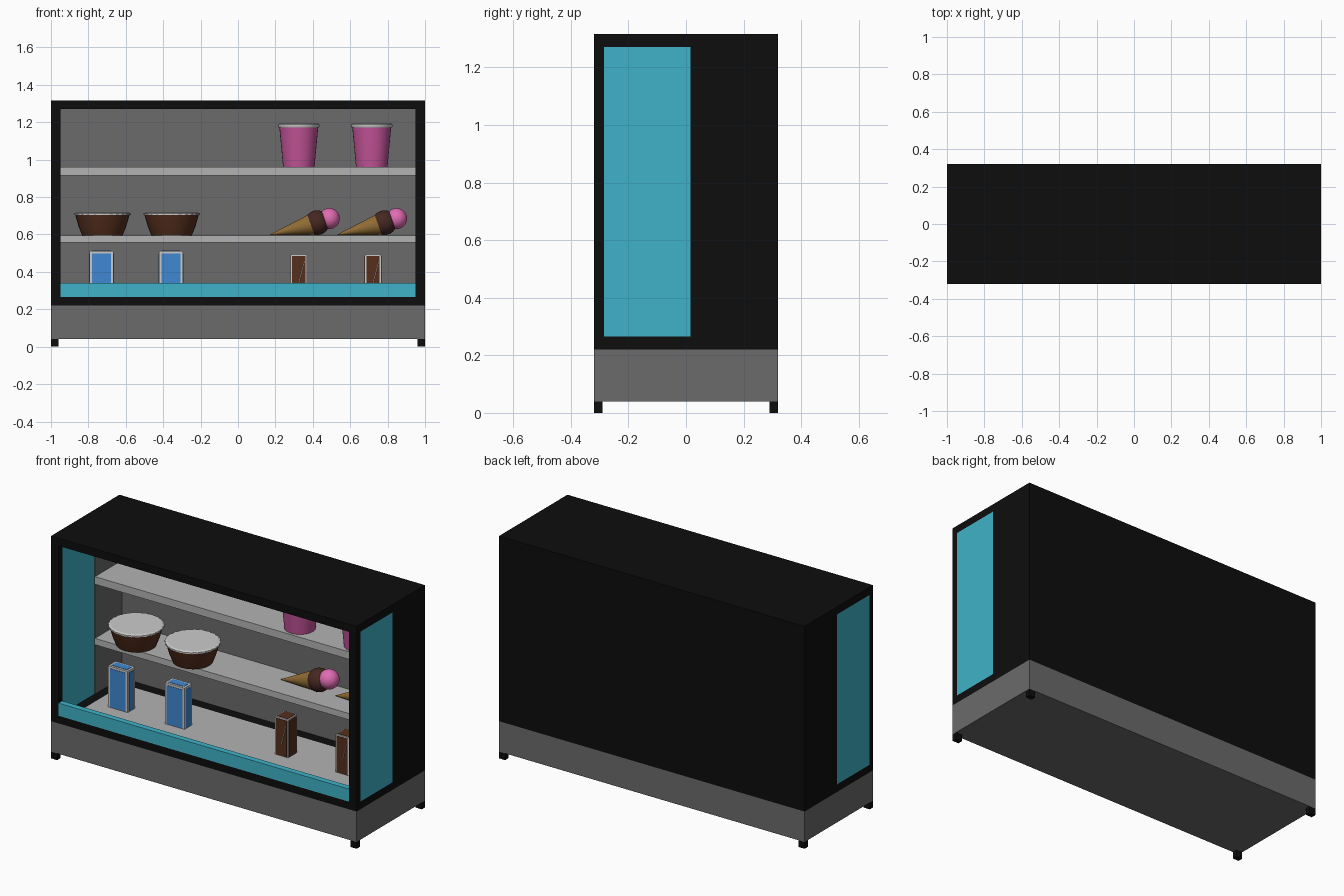
import bpy, bmesh, math
from mathutils import Vector

if "Cube" in bpy.data.objects:
    bpy.data.objects.remove(bpy.data.objects["Cube"])


def mat(name, r, g, b):
    m = bpy.data.materials.new(name)
    m.diffuse_color = (r, g, b, 1)
    m.use_nodes = True
    m.node_tree.nodes["Principled BSDF"].inputs["Base Color"].default_value = m.diffuse_color
    return m


BLACK = mat("black", 0.004, 0.004, 0.004)
GREY = mat("mid_grey", 0.15, 0.145, 0.15)
LIGHT = mat("light_grey", 0.45, 0.45, 0.45)
TEAL = mat("teal_glass", 0.05, 0.45, 0.58)
PINK = mat("pink", 0.55, 0.09, 0.32)
ROSE = mat("rose", 0.75, 0.15, 0.45)
BROWN = mat("brown", 0.09, 0.028, 0.012)
COCOA = mat("cocoa", 0.06, 0.02, 0.015)
WAFER = mat("wafer", 0.28, 0.15, 0.035)
BLUE = mat("blue", 0.05, 0.25, 0.65)
WHITE = mat("white", 0.6, 0.6, 0.6)


def finish(name, bm, material, smooth=False):
    bmesh.ops.recalc_face_normals(bm, faces=bm.faces[:])
    me = bpy.data.meshes.new(name)
    bm.to_mesh(me)
    bm.free()
    ob = bpy.data.objects.new(name, me)
    bpy.context.collection.objects.link(ob)
    me.materials.append(material)
    if smooth:
        bpy.ops.object.select_all(action='DESELECT')
        ob.select_set(True)
        bpy.context.view_layer.objects.active = ob
        bpy.ops.object.shade_smooth_by_angle(angle=math.radians(35))
    return ob


def box(name, x, y, z, material):
    """Box from (min, max) ranges."""
    bm = bmesh.new()
    bmesh.ops.create_cube(bm, size=1)
    for v in bm.verts:
        v.co = [r[0] if c < 0 else r[1] for c, r in zip(v.co, (x, y, z))]
    return finish(name, bm, material)


def lathe(name, profile, centre, material, segs=32, ruffle=0.0):
    """Closed solid from (radius, z) rings; ruffle alternates the radius."""
    bm = bmesh.new()
    rings = []
    for r, z in profile:
        ring = []
        for i in range(segs):
            a = 2 * math.pi * i / segs
            rr = r * (1 - ruffle * (i % 2))
            ring.append(bm.verts.new((centre[0] + rr * math.cos(a),
                                      centre[1] + rr * math.sin(a), z)))
        rings.append(ring)
    for a, b in zip(rings, rings[1:]):
        for i in range(segs):
            j = (i + 1) % segs
            bm.faces.new((a[i], a[j], b[j], b[i]))
    bm.faces.new(rings[0])
    bm.faces.new(rings[-1])
    return finish(name, bm, material, ruffle == 0)


def ball(name, centre, r, material):
    bm = bmesh.new()
    bmesh.ops.create_uvsphere(bm, u_segments=28, v_segments=16, radius=r)
    bmesh.ops.translate(bm, verts=bm.verts, vec=centre)
    return finish(name, bm, material, True)


def rod(name, a, b, r1, r2, material, segs=32):
    """Tapered rod between two points."""
    a, b = Vector(a), Vector(b)
    bm = bmesh.new()
    bmesh.ops.create_cone(bm, cap_ends=True, segments=segs, radius1=r1, radius2=r2,
                          depth=(b - a).length)
    q = (b - a).to_track_quat('Z', 'Y').to_matrix()
    for v in bm.verts:
        v.co = q @ v.co + (a + b) / 2
    return finish(name, bm, material, True)


# Base, feet and black housing
Z0, Z1 = 0.265, 1.27
box("base", (-1, 1), (-0.32, 0.32), (0.04, 0.22), GREY)
box("housing_bottom", (-1, 1), (-0.32, 0.32), (0.22, Z0), BLACK)
box("housing_top", (-1, 1), (-0.32, 0.32), (Z1, 1.315), BLACK)
box("housing_back", (-1, 1), (0.274, 0.32), (Z0, Z1), BLACK)
box("back_liner", (-0.95, 0.95), (0.268, 0.274), (Z0, Z1), GREY)
for side, s in (("left", -1), ("right", 1)):
    def xr(a, b):
        return tuple(sorted((s * a, s * b)))
    box(side + "_front_post", xr(0.95, 1), (-0.32, -0.285), (Z0, Z1), BLACK)
    box(side + "_side_glass", xr(0.95, 1), (-0.285, 0.015), (Z0, Z1), TEAL)
    box(side + "_side_wall", xr(0.954, 1), (0.015, 0.274), (Z0, Z1), BLACK)
    box(side + "_side_liner", xr(0.948, 0.954), (0.015, 0.268), (Z0, Z1), GREY)
    for end, y in (("front", (-0.32, -0.29)), ("back", (0.29, 0.32))):
        box(f"{side}_{end}_foot", xr(0.96, 1), y, (0, 0.04), BLACK)

# Front glass lip, display floor and shelves
box("front_glass_lip", (-0.95, 0.95), (-0.32, -0.285), (Z0, 0.34), TEAL)
box("display_floor", (-0.89, 0.89), (-0.25, 0.2), (Z0 - 0.005, Z0 + 0.003), LIGHT)
box("lower_shelf", (-0.948, 0.948), (0.017, 0.268), (0.557, 0.595), LIGHT)
box("upper_shelf", (-0.948, 0.948), (0.017, 0.268), (0.915, 0.96), LIGHT)

# Pink tubs with lids
for i, x in enumerate((0.325, 0.715), 1):
    c = (x, 0.115)
    lathe(f"tub_{i}", [(0.084, 0.96), (0.104, 1.175)], c, PINK)
    lathe(f"tub_lid_{i}", [(0.108, 1.172), (0.111, 1.178), (0.111, 1.187), (0.106, 1.192)],
          c, WHITE)

# Brown bowls with crimped lids
for i, x in enumerate((-0.725, -0.355), 1):
    c = (x, 0.085)
    lathe(f"bowl_{i}", [(0.108, 0.595), (0.128, 0.645), (0.145, 0.705)], c, BROWN)
    lathe(f"bowl_lid_{i}", [(0.152, 0.703), (0.152, 0.712), (0.14, 0.717)], c, WHITE,
          segs=48, ruffle=0.03)

# Ice cream cones lying on the lower shelf
for i, x in enumerate((0.17, 0.53), 1):
    y = 0.155
    rod(f"cone_{i}", (x, y, 0.598), (x + 0.238, y, 0.657), 0.001, 0.06, WAFER)
    ball(f"cocoa_scoop_{i}", (x + 0.253, y, 0.663), 0.066, COCOA)
    ball(f"pink_scoop_{i}", (x + 0.318, y, 0.685), 0.056, ROSE)


def carton(name, x, y, z, border, colour):
    """White carton with a coloured panel proud of every visible side."""
    e = 0.002
    box(name, x, y, z, WHITE)

    def inset(r):
        return (r[0] + border, r[1] - border)

    def out(r):
        return (r[0] - e, r[1] + e)
    zp = (z[0] + 0.004, z[1] - border)
    box(name + "_front_back_panel", inset(x), out(y), zp, colour)
    box(name + "_side_panel", out(x), inset(y), zp, colour)
    box(name + "_top_panel", inset(x), inset(y), (z[1] - e, z[1] + e), colour)


# Cartons on the display floor
for i, x in enumerate((-0.73, -0.358), 1):
    carton(f"blue_carton_{i}", (x - 0.064, x + 0.064), (-0.08, -0.01), (0.266, 0.512), 0.013, BLUE)
for i, x in enumerate((0.325, 0.722), 1):
    carton(f"brown_carton_{i}", (x - 0.043, x + 0.043), (-0.057, 0.028), (0.266, 0.493), 0.008, BROWN)
    rod(f"brown_carton_stripe_{i}", (x + 0.0, -0.059, 0.34), (x + 0.03, -0.059, 0.455),
        0.002, 0.002, WHITE, 6)
